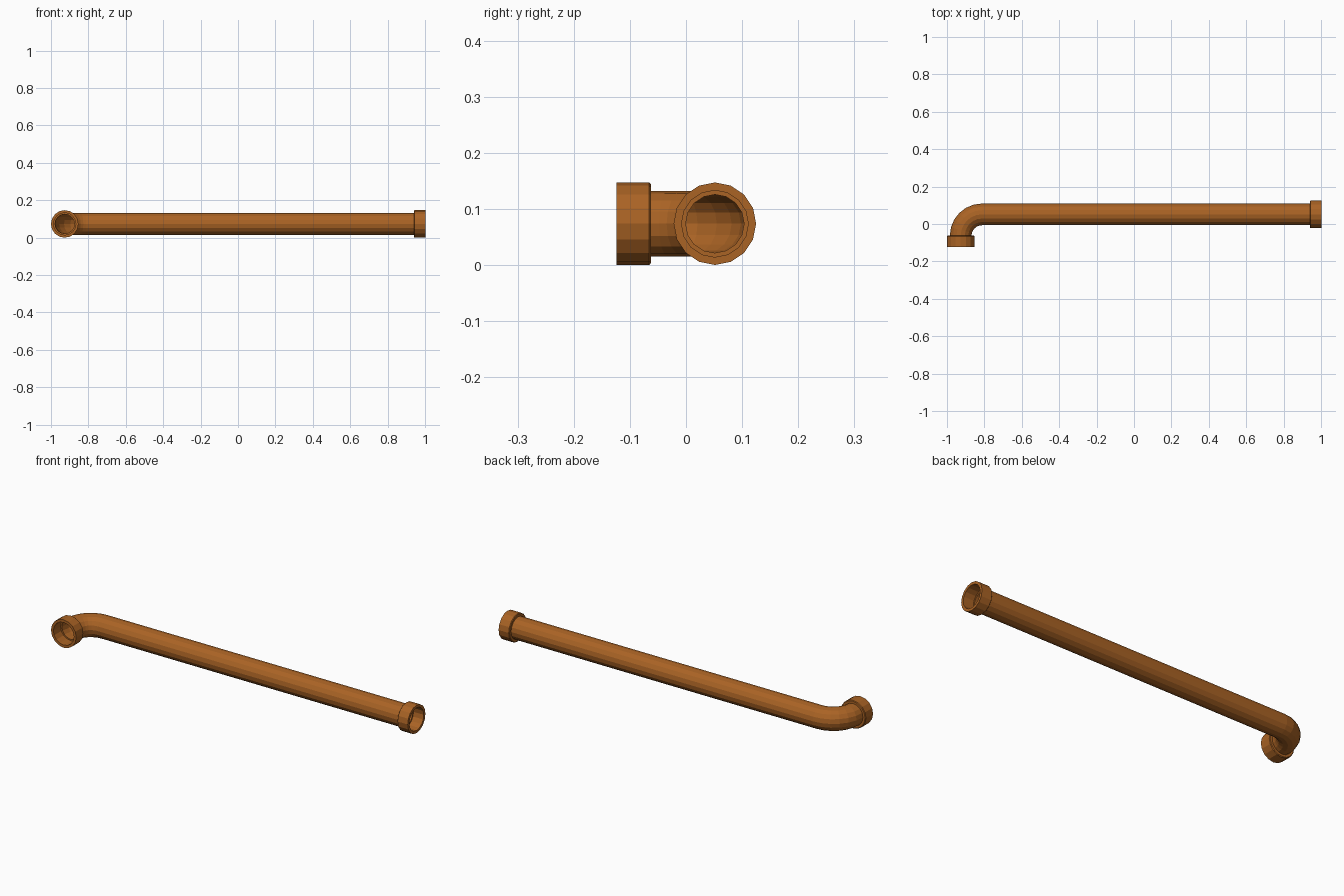
import bpy, bmesh, math
from mathutils import Vector

if "Cube" in bpy.data.objects:
    bpy.data.objects.remove(bpy.data.objects["Cube"])

SIDES = 16
Z = 0.0735            # height of the pipe axis
R_PIPE, R_BORE = 0.058, 0.052
R_COLLAR, R_SOCKET = 0.0735, 0.0595
BEND = 0.114          # elbow centreline radius
CX, CY = -0.8125, -0.0625   # elbow centre

mat = bpy.data.materials.new("orange_clay")
mat.diffuse_color = (0.40, 0.125, 0.018, 1)
mat.use_nodes = True
mat.node_tree.nodes["Principled BSDF"].inputs["Base Color"].default_value = mat.diffuse_color


def skin(name, rings):
    """Closed shell through rings of (centre, direction, radius)."""
    bm = bmesh.new()
    loops = []
    for centre, direction, radius in rings:
        side = Vector(direction).cross(Vector((0, 0, 1))).normalized()
        loop = []
        for i in range(SIDES):
            a = 2 * math.pi * i / SIDES
            loop.append(bm.verts.new(Vector(centre) + radius * (
                side * math.cos(a) + Vector((0, 0, math.sin(a))))))
        loops.append(loop)
    for k, a in enumerate(loops):
        b = loops[(k + 1) % len(loops)]
        for i in range(SIDES):
            j = (i + 1) % SIDES
            bm.faces.new((a[i], a[j], b[j], b[i]))
    bmesh.ops.recalc_face_normals(bm, faces=bm.faces)
    mesh = bpy.data.meshes.new(name)
    bm.to_mesh(mesh)
    bm.free()
    mesh.materials.append(mat)
    obj = bpy.data.objects.new(name, mesh)
    bpy.context.collection.objects.link(obj)


# Centreline: elbow arc, then the long straight run
path = []
STEPS = 6
for i in range(STEPS + 1):
    t = math.pi / 2 * i / STEPS
    path.append(((CX - BEND * math.cos(t), CY + BEND * math.sin(t), Z),
                 (math.sin(t), math.cos(t), 0)))
path.append(((0.94, CY + BEND, Z), (1, 0, 0)))

# Sockets: outward direction at each end of the centreline
ends = [(path[0][0], Vector((0, -1, 0))), (path[-1][0], Vector((1, 0, 0)))]


def socket(end):
    """Socket rings from the pipe's outer skin round to its bore."""
    base, d = end
    profile = [(0, R_PIPE), (0, 0.070), (0.003, R_COLLAR), (0.0615, R_COLLAR),
               (0.0615, R_SOCKET), (0.002, R_SOCKET), (0.002, R_BORE)]
    return [(Vector(base) + d * s, d, r) for s, r in profile]


def flip(rings):
    return [(c, -d, r) for c, d, r in rings]


# Outer skin, right socket, bore, left socket, joined in one closed loop
outer = [(c, d, R_PIPE) for c, d in path[1:-1]]
bore = [(c, d, R_BORE) for c, d in reversed(path[1:-1])]
skin("drain_pipe", outer + socket(ends[1]) + bore
     + flip(socket(ends[0])[::-1]))
